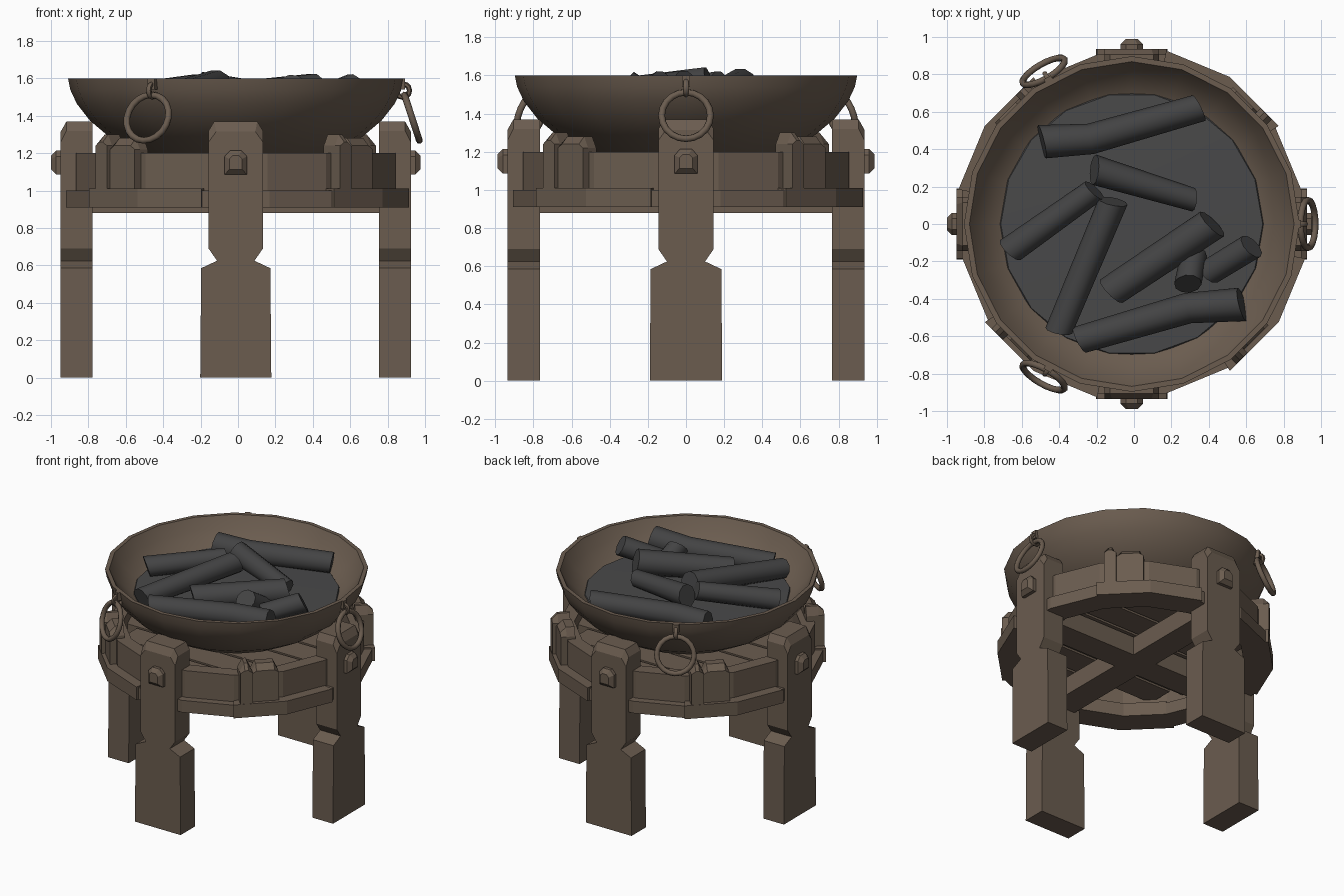
import bpy, bmesh, math
from mathutils import Vector, Matrix

if "Cube" in bpy.data.objects:
    bpy.data.objects.remove(bpy.data.objects["Cube"])

CX = -0.012  # whole stand sits slightly left of centre


def mat(name, rgb):
    m = bpy.data.materials.new(name)
    m.diffuse_color = (*rgb, 1)
    m.use_nodes = True
    m.node_tree.nodes["Principled BSDF"].inputs["Base Color"].default_value = m.diffuse_color
    return m


BROWN = mat("weathered_brown", (0.145, 0.107, 0.078))
ASH = mat("ash_grey", (0.066, 0.066, 0.067))
CHAR = mat("charcoal", (0.056, 0.056, 0.057))


def finish(name, bm, material, smooth=None, matrix=None):
    bmesh.ops.recalc_face_normals(bm, faces=bm.faces)
    if matrix:
        bm.transform(matrix)
    bm.transform(Matrix.Translation((CX, 0, 0)))
    me = bpy.data.meshes.new(name)
    bm.to_mesh(me)
    bm.free()
    me.materials.append(material)
    ob = bpy.data.objects.new(name, me)
    bpy.context.collection.objects.link(ob)
    if smooth:
        bpy.ops.object.select_all(action='DESELECT')
        ob.select_set(True)
        bpy.context.view_layer.objects.active = ob
        bpy.ops.object.shade_smooth_by_angle(angle=math.radians(smooth))
    return ob


def loft(loops, closed=False, caps=True):
    """Bridge equal-length loops of points."""
    bm = bmesh.new()
    rows = [[bm.verts.new(p) for p in lp] for lp in loops]
    n = len(rows[0])
    pairs = list(zip(rows, rows[1:])) + ([(rows[-1], rows[0])] if closed else [])
    for a, b in pairs:
        for i in range(n):
            j = (i + 1) % n
            bm.faces.new((a[i], a[j], b[j], b[i]))
    if caps and not closed:
        bm.faces.new(rows[0])
        bm.faces.new(rows[-1])
    return bm


def turn(deg):
    return Matrix.Rotation(math.radians(deg), 4, 'Z')


def circle(r, z, n):
    return [(r * math.cos(2 * math.pi * i / n), r * math.sin(2 * math.pi * i / n), z) for i in range(n)]


def arc_band(name, angles, r0, r1, z0, z1):
    loops = []
    for a in angles:
        c, s = math.cos(math.radians(a)), math.sin(math.radians(a))
        loops.append([(r * c, r * s, z) for r, z in ((r0, z0), (r1, z0), (r1, z1), (r0, z1))])
    finish(name, loft(loops), BROWN)


def box(name, x0, x1, y0, y1, z0, z1, matrix=None):
    finish(name, loft([[(x, y, z) for x, y in ((x0, y0), (x1, y0), (x1, y1), (x0, y1))]
                       for z in (z0, z1)]), BROWN, matrix=matrix)


def torus(name, big, small, n, m, matrix):
    """Ring in the local YZ plane."""
    loops = []
    for i in range(n):
        a = 2 * math.pi * i / n
        loops.append([(small * math.sin(2 * math.pi * k / m),
                       (big + small * math.cos(2 * math.pi * k / m)) * math.cos(a),
                       (big + small * math.cos(2 * math.pi * k / m)) * math.sin(a)) for k in range(m)])
    finish(name, loft(loops, closed=True), BROWN, 60, matrix)


# Legs with notched waist, plus bolts
half = [(0.19, 0), (0.185, 0.585), (0.1, 0.625), (0.145, 0.69), (0.145, 1.32), (0.115, 1.37)]
outer = half[:4] + [(0.145, 1.26), (0.105, 1.315)]


def leg_loop(r, side):
    return [(r, y, z) for y, z in side] + [(r, -y, z) for y, z in reversed(side)]


for q, label in enumerate(("right", "back", "left", "front")):
    m = turn(90 * q)
    finish(label + "_leg", loft([leg_loop(0.765, half), leg_loop(0.905, half), leg_loop(0.936, outer)]),
           BROWN, matrix=m)
    bolt = []
    for r, s in ((0.93, 0.06), (0.96, 0.06), (0.988, 0.034)):
        bolt.append([(r, s * y, 1.15 + s * 1.08 * z) for y, z in
                     ((-1, -1), (1, -1), (1, 0.5), (0.5, 1), (-0.5, 1), (-1, 0.5))])
    finish(label + "_bolt", loft(bolt), BROWN, matrix=m)

    # Ring frame: sixteen-sided, stepped once per quarter
    v = [90 * q + 11.25 + 22.5 * k for k in range(-1, 4)]
    arc_band("lower_band_a_%d" % q, v[:3], 0.75, 0.925, 0.91, 1.0)
    arc_band("lower_band_b_%d" % q, v[2:], 0.75, 0.945, 0.91, 1.01)
    arc_band("upper_band_%d" % q, v, 0.77, 0.87, 1.0, 1.2)

    # Paired clamp blocks between the legs
    m45 = turn(90 * q + 45)
    for nm, y0, y1, r1, top in (("wide", -0.05, 0.135, 0.9, 1.28), ("narrow", -0.135, -0.05, 0.925, 1.3)):
        w = 0.03
        side = [(y0, 1.0), (y1, 1.0), (y1, top - 0.06), (y1 - w, top), (y0 + w, top), (y0, top - 0.06)]
        low = [(y, min(z, top - 0.05)) for y, z in side]
        low = [(y, z if z < top - 0.055 else top - 0.04) for y, z in low]
        finish("clamp_%s_%d" % (nm, q), loft([[(r, y, z) for y, z in s] for r, s in
               ((0.8, side), (r1 - 0.04, side), (r1, low))]), BROWN, matrix=m45)

# Crossed beams under the frame
for i in range(2):
    box("cross_beam_%d" % i, -0.8, 0.8, -0.1, 0.1, 0.88, 1.02 - 0.003 * i, turn(90 * i))

# Plank deck under the bowl
for i in range(7):
    y = -0.66 + 0.22 * i
    lim = math.sqrt(0.8 ** 2 - (abs(y) + 0.1) ** 2)
    box("deck_plank_%d" % i, -lim, lim, y - 0.1, y + 0.1, 1.04, 1.12)

# Bowl
prof = [(0.3, 1.13), (0.5, 1.19), (0.68, 1.29), (0.78, 1.375), (0.85, 1.465), (0.885, 1.54), (0.897, 1.6),
        (0.868, 1.6), (0.82, 1.52), (0.75, 1.455), (0.66, 1.4), (0.3, 1.36)]
finish("bowl", loft([circle(r, z, 20) for r, z in prof]), BROWN, 45)

# Ash bed
finish("ash_bed", loft([circle(0.715, 1.41, 18), circle(0.7, 1.435, 18), circle(0.35, 1.445, 18)]), ASH, 40)

# Hanging rings on staples
for i, a in enumerate((0, 120, 240)):
    m = turn(a)
    tilt = Matrix.Translation((0.942, 0, 1.39)) @ Matrix.Rotation(math.radians(-18), 4, 'Y')
    torus("handle_ring_%d" % i, 0.128, 0.018, 20, 8, m @ tilt)
    torus("handle_staple_%d" % i, 0.036, 0.014, 12, 6,
          m @ Matrix.Translation((0.893, 0, 1.535)) @ turn(90))
    box("staple_strap_%d" % i, 0.87, 0.905, -0.022, 0.022, 1.54, 1.6, m)


# Charred logs: path points, start radius, end radius
def log(name, pts, r0, r1):
    pts = [Vector(p) for p in pts]
    loops = []
    n = 10
    for i, p in enumerate(pts):
        d = (pts[min(i + 1, len(pts) - 1)] - pts[max(i - 1, 0)]).normalized()
        s = d.cross(Vector((0, 0, 1))).normalized()
        u = s.cross(d)
        r = r0 + (r1 - r0) * i / (len(pts) - 1)
        skew = 0.25 if i in (0, len(pts) - 1) else 0  # slanted broken ends
        loops.append([p + r * (math.cos(t) * s + math.sin(t) * u) + d * (skew * r * math.sin(t + 0.8))
                      for t in (2 * math.pi * k / n for k in range(n))])
    finish(name, loft(loops), CHAR, 45)


logs = [
    ([(-0.48, 0.44, 1.48), (-0.22, 0.455, 1.49), (0.36, 0.62, 1.5)], 0.09, 0.075),
    ([(-0.2, 0.29, 1.56), (0.33, 0.13, 1.49)], 0.08, 0.062),
    ([(-0.2, 0.18, 1.56), (-0.65, -0.14, 1.49)], 0.066, 0.075),
    ([(-0.1, 0.12, 1.57), (-0.39, -0.57, 1.49)], 0.078, 0.072),
    ([(0.43, 0.0, 1.54), (-0.11, -0.36, 1.49)], 0.09, 0.085),
    ([(0.64, -0.12, 1.56), (0.41, -0.26, 1.47)], 0.072, 0.07),
    ([(0.3, -0.32, 1.565), (0.33, -0.17, 1.47)], 0.072, 0.07),
    ([(0.59, -0.43, 1.51), (0.3, -0.45, 1.5), (-0.28, -0.62, 1.48)], 0.09, 0.075),
]
for i, (pts, r0, r1) in enumerate(logs):
    log("charred_log_%d" % i, pts, r0, r1)
